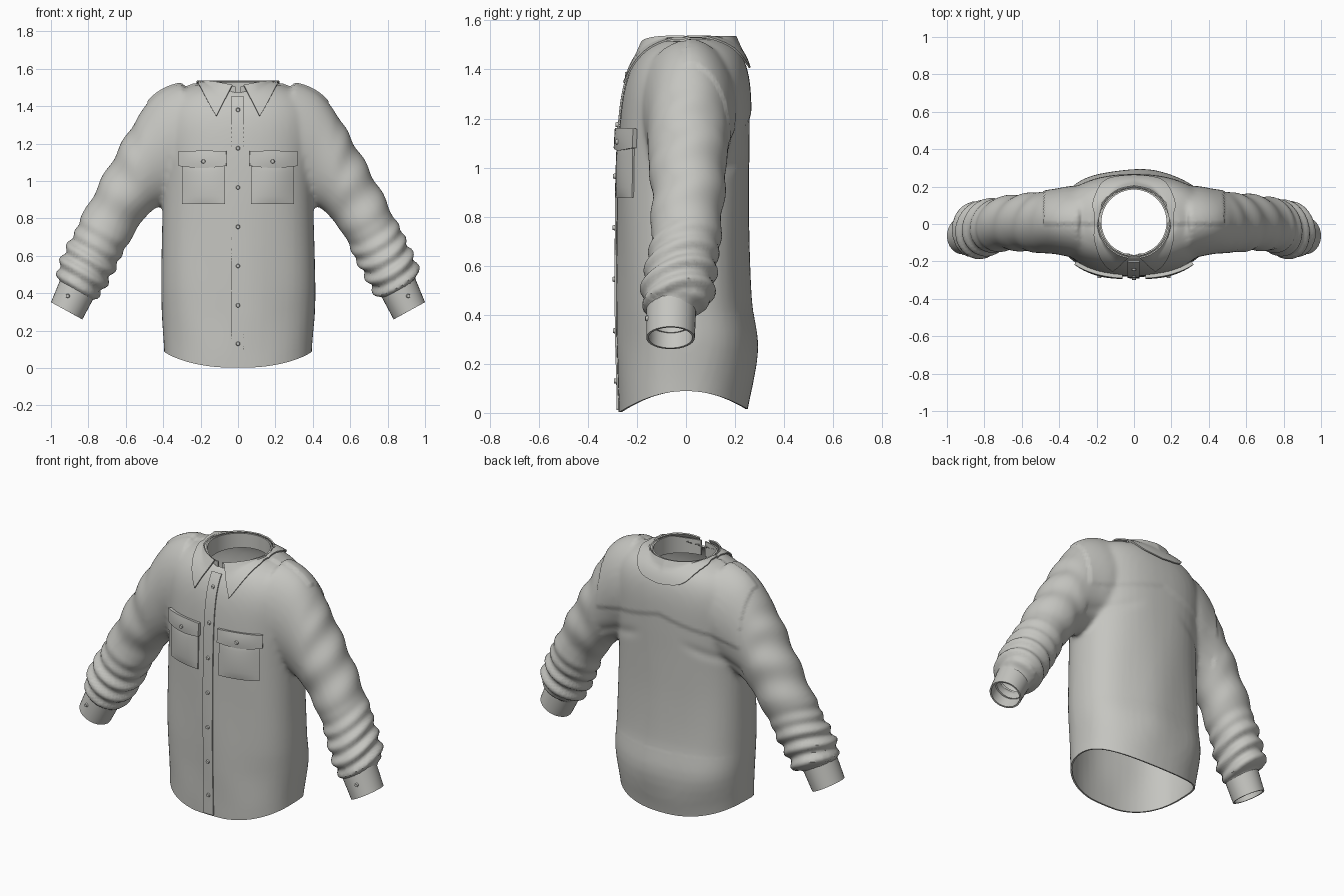
import bpy, bmesh, math
from mathutils import Vector
from mathutils.bvhtree import BVHTree

old = bpy.data.objects.get("Cube")
if old:
    bpy.data.objects.remove(old)

cloth = bpy.data.materials.new("light grey cloth")
cloth.use_nodes = True
GREY = (0.56, 0.56, 0.53, 1)
cloth.diffuse_color = GREY
cloth.node_tree.nodes["Principled BSDF"].inputs["Base Color"].default_value = GREY


def spline(pts, n):
    """Catmull-Rom through tuples of any length, n steps per span."""
    out = []
    for i in range(len(pts) - 1):
        a, b, c, d = pts[max(i - 1, 0)], pts[i], pts[i + 1], pts[min(i + 2, len(pts) - 1)]
        for k in range(n):
            t = k / n
            out.append([q + t * ((r - p) + t * (2 * p - 5 * q + 4 * r - s + t * (3 * (q - r) + s - p))) / 2
                        for p, q, r, s in zip(a, b, c, d)])
    return out + [list(pts[-1])]


def loft(bm, rings, closed=True, caps=False):
    rows = [[bm.verts.new(p) for p in r] for r in rings]
    n = len(rows[0])
    for a, b in zip(rows, rows[1:]):
        for i in range(n if closed else n - 1):
            j = (i + 1) % n
            bm.faces.new((a[i], a[j], b[j], b[i]))
    if caps:
        bm.faces.new(rows[0][::-1])
        bm.faces.new(rows[-1])


def to_object(name, bm):
    me = bpy.data.meshes.new(name)
    bm.to_mesh(me)
    bm.free()
    me.materials.append(cloth)
    ob = bpy.data.objects.new(name, me)
    bpy.context.scene.collection.objects.link(ob)
    return ob


def bake(ob):
    dg = bpy.context.evaluated_depsgraph_get()
    me = bpy.data.meshes.new_from_object(ob.evaluated_get(dg))
    ob.modifiers.clear()
    ob.data = me


def finish(ob, thick=0, offset=1):
    if thick:
        m = ob.modifiers.new("thickness", 'SOLIDIFY')
        m.thickness, m.offset = thick, offset
        bake(ob)
    bpy.ops.object.select_all(action='DESELECT')
    ob.select_set(True)
    bpy.context.view_layer.objects.active = ob
    bpy.ops.object.shade_smooth_by_angle(angle=math.radians(40))
    return ob


def torso_ring(z, w, y0, y1, n=48):
    e, out = 2 / 2.3, []
    for k in range(n):
        c, s = math.cos(math.tau * k / n), math.sin(math.tau * k / n)
        out.append((w * math.copysign(abs(c) ** e, c),
                    (y0 + y1) / 2 + (y1 - y0) / 2 * math.copysign(abs(s) ** e, s), z))
    return out


def sleeve_ring(side, ox, oz, ix, iz, y0, y1, n=32):
    out = []
    for k in range(n):
        c, s = math.cos(math.tau * k / n), math.sin(math.tau * k / n)
        out.append((side * ((ox + ix) / 2 + c * (ox - ix) / 2), (y0 + y1) / 2 + s * (y1 - y0) / 2,
                    (oz + iz) / 2 + c * (oz - iz) / 2))
    return out


# Torso: height, half width, front, back
TORSO = [(-.1, .395, -.27, .245), (0, .395, -.275, .252), (.25, .408, -.278, .292), (.45, .41, -.28, .266),
         (.7, .405, -.28, .256), (.95, .402, -.28, .257), (1.15, .41, -.272, .26), (1.3, .415, -.255, .258),
         (1.4, .39, -.225, .243), (1.47, .33, -.18, .21), (1.515, .24, -.12, .15)]
# Sleeve: outer x z, inner x z, front, back
SLEEVE = [(.30, 1.525, .24, .98, -.19, .20), (.39, 1.495, .31, .92, -.175, .195), (.475, 1.43, .39, .88, -.16, .18),
          (.575, 1.28, .46, .84, -.155, .17), (.735, 1.0, .545, .74, -.14, .155), (.87, .74, .63, .58, -.15, .135),
          (.945, .585, .695, .46, -.178, .115), (.968, .505, .74, .385, -.178, .105),
          (.948, .47, .775, .37, -.155, .04), (.97, .42, .80, .325, -.153, .032), (.99, .365, .83, .28, -.15, .03)]

bm = bmesh.new()
loft(bm, [torso_ring(*r) for r in spline(TORSO, 4)], caps=True)
for side in (-1, 1):
    loft(bm, [sleeve_ring(side, *r) for r in spline(SLEEVE, 4)], caps=True)
bmesh.ops.recalc_face_normals(bm, faces=bm.faces)
body = to_object("shirt_body", bm)
m = body.modifiers.new("merge", 'REMESH')
m.mode, m.voxel_size = 'VOXEL', 0.015
m = body.modifiers.new("soften", 'SMOOTH')
m.factor, m.iterations = 0.5, 7
bake(body)

# Open the hem, cuffs and neck
bm = bmesh.new()
bm.from_mesh(body.data)


def cut(co, no, keep):
    faces = [f for f in bm.faces if keep(f.calc_center_median())]
    geom = list({e for f in faces for e in f.edges} | {v for f in faces for v in f.verts}) + faces
    bmesh.ops.bisect_plane(bm, geom=geom, plane_co=co, plane_no=no, clear_outer=True)


cut((0, 0, 0), (0, 0, -1), lambda c: abs(c.x) < .6 and c.z < .2)
for side in (-1, 1):
    cut((side * .885, -.06, .37), (side * .5, 0, -.87), lambda c: c.x * side > .65 and c.z < .6)
NECK_Y = .01
bmesh.ops.delete(bm, geom=[f for f in bm.faces if f.calc_center_median().z > 1.3 and
                           math.hypot(f.calc_center_median().x, f.calc_center_median().y - NECK_Y) < .18],
                 context='FACES')
for v in bm.verts:
    if v.is_boundary and v.co.z > 1.3:
        k = .18 / math.hypot(v.co.x, v.co.y - NECK_Y)
        v.co.x, v.co.y = v.co.x * k, NECK_Y + (v.co.y - NECK_Y) * k


# Curved hem, back yoke step and cloth folds
def ramp(a, b, t):
    t = min(max((t - a) / (b - a), 0), 1)
    return t * t * (3 - 2 * t)


bm.normal_update()
moves = []
for v in bm.verts:
    x, y, z = v.co
    ax = abs(x)
    d = 0
    if ax > .48:
        s = .5 * ax - .87 * z          # distance down the arm
        low = ramp(-.35, -.05, s) * (1 - ramp(.04, .09, s))
        d += .011 * low * math.sin(75 * s + 7 * y + 2 * math.sin(9 * y + x))
        d += .006 * ramp(.5, .6, ax) * (1 - low) * (1 - ramp(0, .05, s)) * math.sin(30 * s + 12 * y + 2 * x)
    else:
        d += .004 * math.sin(17 * x + 2 * z) * ramp(1.1, .5, z) * ramp(.05, .3, z)
        if y > 0:
            d += .007 * ramp(1.215, 1.235, z + .25 * ax)
            d -= .006 * math.exp(-((z - 1.12 + .35 * ax) / .03) ** 2) * ramp(.1, .25, ax)
    moves.append(v.normal * d)
for v, mv in zip(bm.verts, moves):
    v.co += mv
    if abs(v.co.x) < .5 and v.co.z < .4:
        lift = .085 * max(0, 1 - (v.co.y / .27) ** 2)
        v.co.z += .004 + lift * (1 - v.co.z / .4)
bm.normal_update()
tree = BVHTree.FromBMesh(bm)
bm.to_mesh(body.data)
bm.free()
finish(body, .01, -1)


def front_y(x, z):
    hit = tree.ray_cast(Vector((x, -1, z)), Vector((0, 1, 0)))[0]
    return hit.y if hit and hit.y < 0 else -.272


def patch(name, x0, x1, z0, z1, thick, puff=0, nx=10, nz=10, sag=0):
    """Cloth plate laid on the front of the body."""
    bm = bmesh.new()
    rows = []
    for j in range(nz + 1):
        row = []
        for i in range(nx + 1):
            u, w = i / nx, j / nz
            x = x0 + (x1 - x0) * u
            z = z0 + (z1 - z0) * w - sag * math.sin(math.pi * u) * (1 - w)
            row.append((x, front_y(x, z) - puff * math.sin(math.pi * u) * math.sin(math.pi * w) ** .5 - .001, z))
        rows.append(row)
    loft(bm, rows, closed=False)
    return finish(to_object(name, bm), thick)


def button(name, co, direction, r=.012):
    bm = bmesh.new()
    bmesh.ops.create_cone(bm, cap_ends=True, segments=16, radius1=r, radius2=r * .75, depth=.012)
    rot = Vector(direction).to_track_quat('Z', 'Y').to_matrix().to_4x4()
    bmesh.ops.transform(bm, matrix=rot, verts=bm.verts)
    bmesh.ops.translate(bm, vec=co, verts=bm.verts)
    finish(to_object(name, bm))


# Button placket
patch("placket", -.035, .03, .012, 1.45, .007, nx=4, nz=60)
for i, z in enumerate((1.38, 1.175, .965, .755, .545, .335, .13)):
    button(f"front_button_{i + 1}", (0, front_y(0, z) - .011, z), (0, -1, 0))

for side, label in ((1, "left"), (-1, "right")):
    # Chest pocket with flap
    xs = sorted((side * .07, side * .295))
    patch(label + "_pocket", *xs, .878, 1.09, .008, .01)
    xs = sorted((side * .062, side * .308))
    patch(label + "_pocket_flap", *xs, 1.08, 1.158, .02, .004, nz=4, sag=.008)
    button(label + "_pocket_button", (side * .185, front_y(side * .185, 1.105) - .028, 1.105), (0, -1, 0))

    # Cuff
    bm = bmesh.new()
    cuff = [(.943, .49, .765, .385, -.162, .042), (1.0, .352, .832, .26, -.162, .036)]
    loft(bm, [sleeve_ring(side, *r) for r in spline(cuff, 6)])
    bmesh.ops.recalc_face_normals(bm, faces=bm.faces)
    finish(to_object(label + "_cuff", bm), .01, -1)
    button(label + "_cuff_button", (side * .91, -.16, .385), (side * .15, -1, 0))

# Collar stand, open at the front
bm = bmesh.new()
rows = []
for w in (0, .35, .7, 1):
    row = []
    for k in range(65):
        t = math.radians(4 + 352 * k / 64)
        back = (1 - math.cos(t)) / 2
        top, low = 1.505 + .025 * ramp(0, .3, back), 1.415 + .03 * back
        row.append((.174 * math.sin(t), NECK_Y - .174 * math.cos(t), low + (top - low) * w))
    rows.append(row)
loft(bm, rows, closed=False)
finish(to_object("collar_stand", bm), .009)

# Folded collar with two front points: fold edge to fall edge
FALL = [(.115, -.25, 1.345), (.143, -.215, 1.39), (.185, -.13, 1.46), (.213, 0, 1.495),
        (.2, .12, 1.47), (.125, .22, 1.42), (0, .255, 1.405)]
FOLD_ANGLE = (9, 30, 58, 90, 122, 152, 180)
half = []
for f, a in zip(FALL, FOLD_ANGLE):
    t = math.radians(a)
    half.append((.188 * math.sin(t), NECK_Y - .188 * math.cos(t), 1.51 + .023 * ramp(5, 50, a)) + f)
curve = spline(half, 8)
curve += [[-r[0], r[1], r[2], -r[3], r[4], r[5]] for r in curve[-2::-1]]
rows = []
for j in range(9):
    row = []
    for r in curve:
        p = Vector(r[:3]).lerp(Vector(r[3:]), j / 8)
        hit, normal, _, _ = tree.find_nearest(p)
        gap = (p - hit).dot(normal)
        if j > 1 and gap < .008:       # keep the collar above the cloth
            p += normal * (.008 - gap)
        row.append(p)
    rows.append(row)
bm = bmesh.new()
loft(bm, rows[::-1], closed=False)
finish(to_object("collar", bm), .008)
